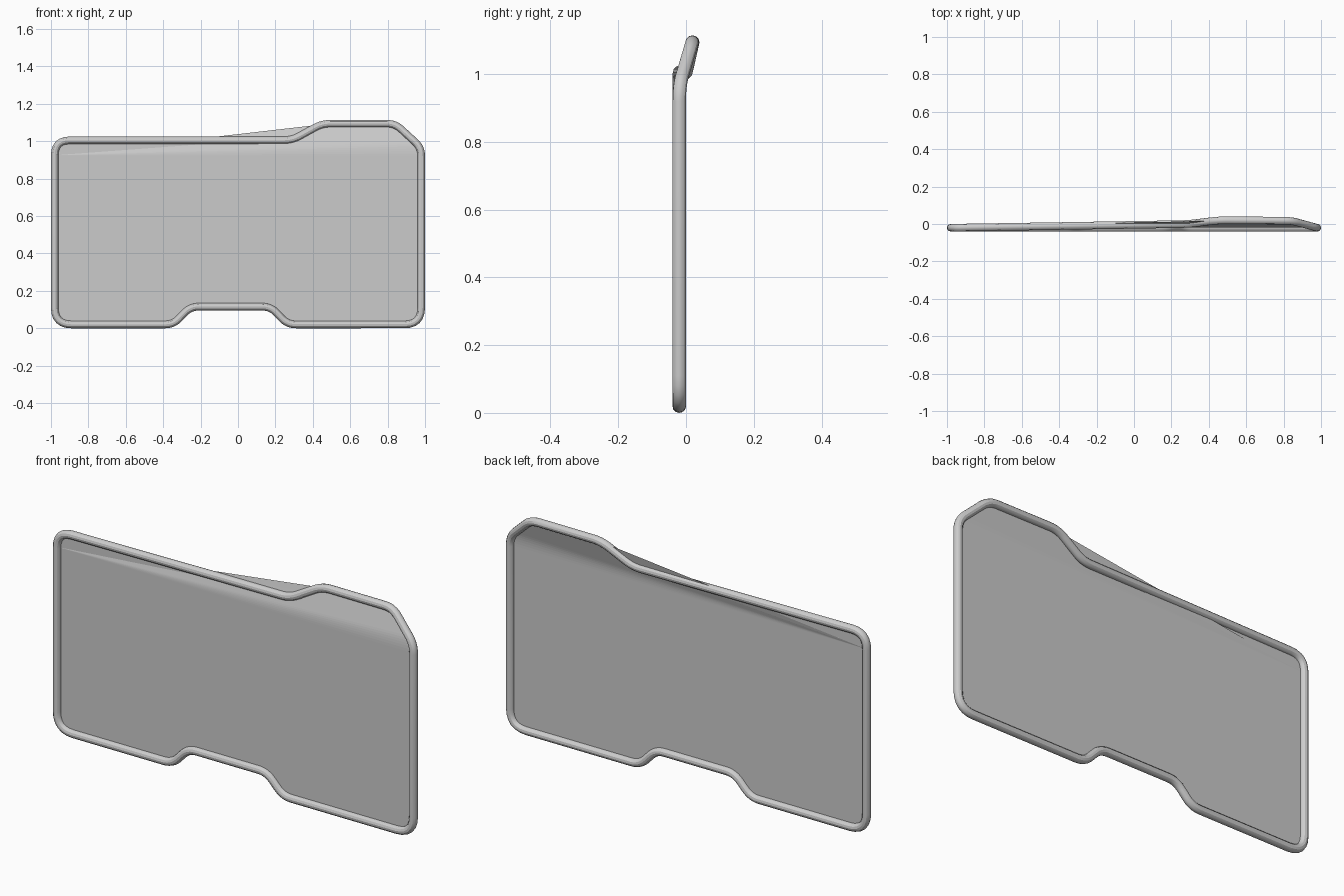
import bpy, bmesh
from mathutils import Vector

if "Cube" in bpy.data.objects:
    bpy.data.objects.remove(bpy.data.objects["Cube"])

R = 0.02  # tube radius

# Sharp frame corners (x, y, z, cut length for rounding), starting at the top left
CORNERS = [
    (-0.98, -0.02, 1.005, 0.08), (-0.98, -0.02, 0.02, 0.09),
    (-0.345, -0.02, 0.02, 0.045), (-0.255, -0.02, 0.115, 0.045),
    (0.175, -0.02, 0.115, 0.045), (0.265, -0.02, 0.02, 0.045),
    (0.98, -0.02, 0.02, 0.09), (0.98, -0.02, 0.965, 0.045),
    (0.84, 0.018, 1.094, 0.045), (0.45, 0.02, 1.094, 0.045),
    (0.29, 0.0, 1.005, 0.045)]


def rounded(corners, steps=6):
    """Replace each corner by a short smooth bend; one point list per corner."""
    out = []
    n = len(corners)
    for i, c in enumerate(corners):
        p = Vector(c[:3])
        a = p + (Vector(corners[i - 1][:3]) - p).normalized() * c[3]
        b = p + (Vector(corners[(i + 1) % n][:3]) - p).normalized() * c[3]
        out.append([a * (1 - t) ** 2 + p * 2 * t * (1 - t) + b * t * t
                    for t in (k / steps for k in range(steps + 1))])
    return out


bends = rounded(CORNERS)
path = [p for bend in bends for p in bend]

# Round tube frame
curve = bpy.data.curves.new("tube_frame", 'CURVE')
curve.dimensions = '3D'
curve.bevel_depth = R
curve.bevel_resolution = 4
spline = curve.splines.new('POLY')
spline.points.add(len(path) - 1)
for point, p in zip(spline.points, path):
    point.co = (*p, 1)
spline.use_cyclic_u = True
frame = bpy.data.objects.new("tube_frame", curve)
bpy.context.collection.objects.link(frame)
bpy.context.view_layer.objects.active = frame
frame.select_set(True)
bpy.ops.object.convert(target='MESH')
bpy.ops.object.shade_smooth_by_angle()

# Thin panel stretched inside the frame
bm = bmesh.new()


def face(points):
    return bm.faces.new([bm.verts.new(p) for p in points])


left = bends[0][-1]
right = bends[7][0]
# flat lower part with the bottom notch
face([left] + [p for bend in bends[1:7] for p in bend] + [right])
# leaning upper right part, whose taut edge spans past the top rail
upper = bends[7] + bends[8] + bends[9][:4]
for a, b in zip(upper, upper[1:]):
    face([left, a, b])
# strip behind the left top rail
strip = [bends[9][3]] + bends[9][4:] + bends[10] + bends[0]
for a, b in zip(bends[0][:-1], bends[0][1:-1]):
    face([bends[10][-1], a, b])
face([bends[10][-1], bends[0][-2], left])
for a, b in zip(strip[:10], strip[1:11]):
    face([left, a, b])
bmesh.ops.remove_doubles(bm, verts=bm.verts, dist=1e-5)
bmesh.ops.triangulate(bm, faces=[f for f in bm.faces if len(f.verts) > 4])
mesh = bpy.data.meshes.new("panel")
bm.to_mesh(mesh)
bm.free()
panel = bpy.data.objects.new("panel", mesh)
bpy.context.collection.objects.link(panel)
